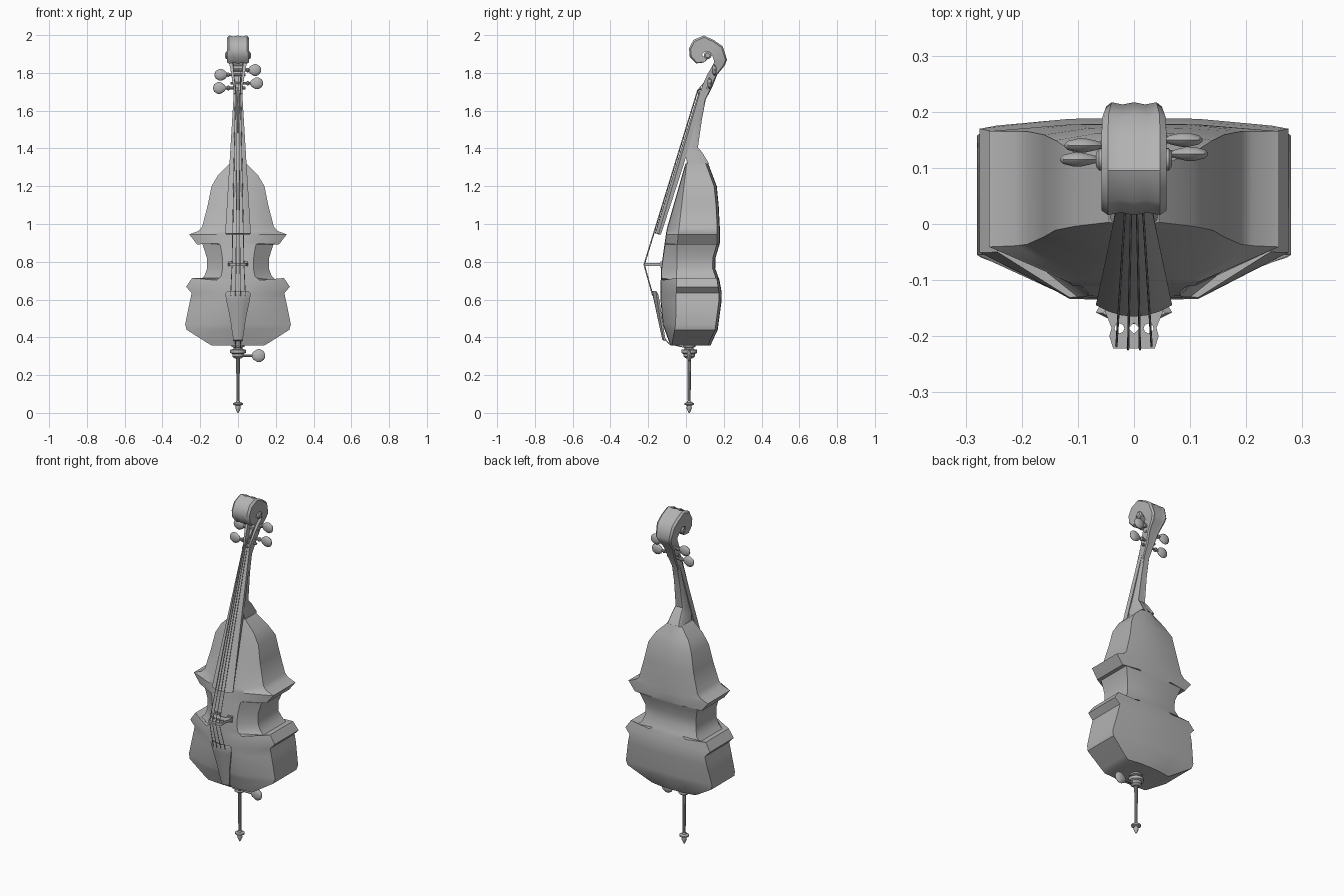
import bpy, bmesh, math
from mathutils import Vector

cube = bpy.data.objects.get("Cube")
if cube:
    bpy.data.objects.remove(cube, do_unlink=True)

grey = bpy.data.materials.new("plain_grey")
grey.use_nodes = True
tone = (0.45, 0.45, 0.45, 1)
grey.diffuse_color = tone
grey.node_tree.nodes["Principled BSDF"].inputs["Base Color"].default_value = tone


def finish(name, bm, angle=35):
    bmesh.ops.recalc_face_normals(bm, faces=bm.faces)
    mesh = bpy.data.meshes.new(name)
    bm.to_mesh(mesh)
    bm.free()
    obj = bpy.data.objects.new(name, mesh)
    bpy.context.collection.objects.link(obj)
    mesh.materials.append(grey)
    bpy.ops.object.select_all(action='DESELECT')
    obj.select_set(True)
    bpy.context.view_layer.objects.active = obj
    bpy.ops.object.shade_smooth_by_angle(angle=math.radians(angle))
    return obj


def loft(name, rings, angle=35):
    """Skin a row of equal closed rings and cap both ends."""
    bm = bmesh.new()
    rows = [[bm.verts.new(p) for p in ring] for ring in rings]
    n = len(rows[0])
    for a, b in zip(rows, rows[1:]):
        for i in range(n):
            j = (i + 1) % n
            bm.faces.new((a[i], a[j], b[j], b[i]))
    bm.faces.new(rows[0])
    bm.faces.new(rows[-1])
    return finish(name, bm, angle)


def turned(name, profile, centre, axis, sides=12, flat=1.0):
    """Lathe (radius, distance) pairs about an axis; flat squeezes y."""
    q = Vector((0, 0, 1)).rotation_difference(Vector(axis))
    rings = []
    for r, d in profile:
        ring = []
        for k in range(sides):
            t = 2 * math.pi * k / sides
            p = q @ Vector((r * math.cos(t), r * math.sin(t), d))
            p.y *= flat
            ring.append(p + Vector(centre))
        rings.append(ring)
    return loft(name, rings)


def wire(name, points, radius):
    curve = bpy.data.curves.new(name, 'CURVE')
    curve.dimensions = '3D'
    curve.bevel_depth = radius
    curve.bevel_resolution = 1
    curve.use_fill_caps = True
    spline = curve.splines.new('POLY')
    spline.points.add(len(points) - 1)
    for sp, p in zip(spline.points, points):
        sp.co = (*p, 1)
    obj = bpy.data.objects.new(name, curve)
    curve.materials.append(grey)
    bpy.context.collection.objects.link(obj)


def interp(keys, z):
    for (z0, a), (z1, b) in zip(keys, keys[1:]):
        if z <= z1:
            return a + (b - a) * max(0, (z - z0) / (z1 - z0))
    return keys[-1][1]


# Body: half outline, with depth profiles along the height
outline = [(.14, .358), (.165, .372), (.272, .44), (.28, .468), (.256, .585),
           (.245, .635), (.275, .667), (.243, .714), (.2, .702), (.178, .725),
           (.163, .765), (.165, .82), (.18, .87), (.19, .897), (.217, .892),
           (.258, .945), (.21, .963), (.19, .985), (.16, 1.1), (.14, 1.2),
           (.105, 1.26), (.045, 1.32)]
rib_edge = [(.358, -.075), (.468, -.055), (.9, -.046), (1.32, .003)]
belly = [(.358, -.08), (.468, -.12), (.62, -.134), (.77, -.128), (.97, -.1), (1.32, 0)]
back = [(.358, .13), (.44, .168), (.62, .192), (.7, .178), (.77, .153), (.82, .156),
        (.9, .18), (1.05, .178), (1.2, .163), (1.32, .118)]
rings = []
for (x, z), zi in zip(outline, sorted(z for x, z in outline)):
    xi = min(.115, x * .5)
    f, c, b = (interp(k, zi) for k in (rib_edge, belly, back))
    rings.append([(-x, f, z), (-xi, c, zi), (0, c - .003, zi), (xi, c, zi), (x, f, z),
                  (x, b - .014, z), (xi, b - .002, zi), (0, b, zi), (-xi, b - .002, zi),
                  (-x, b - .014, z)])
loft("body", rings, 32)

# Neck, hollow peg box and curled scroll: back point, front point, half width, hollow
sections = [(.122, 1.32, .01, 1.3, .045, 0), (.085, 1.38, 0, 1.36, .034, 0),
            (.063, 1.405, .005, 1.41, .028, 0), (.085, 1.56, .04, 1.55, .022, 0),
            (.105, 1.66, .07, 1.66, .02, 0), (.137, 1.72, .085, 1.73, .025, .5),
            (.165, 1.79, .112, 1.79, .035, .6), (.206, 1.84, .138, 1.835, .043, .4),
            (.217, 1.87, .15, 1.86, .05, 0), (.195, 1.94, .14, 1.888, .057, 0),
            (.15, 1.972, .125, 1.905, .058, 0), (.095, 1.998, .105, 1.912, .058, 0),
            (.04, 1.975, .09, 1.905, .058, 0), (.016, 1.93, .085, 1.895, .058, 0),
            (.02, 1.885, .09, 1.888, .058, 0), (.053, 1.85, .1, 1.885, .058, 0),
            (.095, 1.855, .11, 1.885, .058, 0), (.127, 1.885, .112, 1.893, .058, 0)]
cross = [(-1, .12), (-.8, 0), (-.4, .06), (0, 0), (.4, .06), (.8, 0), (1, .12),
         (1, 1), (.6, 1), (.55, 'in'), (-.55, 'in'), (-.6, 1), (-1, 1)]
rings = []
for by, bz, fy, fz, w, hollow in sections:
    ring = []
    for u, t in cross:
        t = 1 - hollow if t == 'in' else t
        ring.append((u * w, by + (fy - by) * t, bz + (fz - bz) * t))
    rings.append(ring)
loft("neck_and_scroll", rings, 40)
for s in (-1, 1):
    turned("scroll_eye", [(.02, .05), (.02, .062), (.012, .068)], (0, .115, 1.893), (s, 0, 0))


def arched_board(name, stations, sag):
    """Long board with a faceted, rounded front: half width, y, z, thickness."""
    rings = []
    for w, y, z, t in stations:
        us = [k / 3 for k in range(-3, 4)]
        front = [(u * w, y + sag * w * u * u, z) for u in us]
        rear = [(u * w * .9, y + t + sag * w * u * u * .5, z - t * .3) for u in reversed(us)]
        rings.append(front + rear)
    return loft(name, rings)


# Fingerboard, nut and tailpiece
arched_board("fingerboard", [(.068, -.165, .95, .022), (.045, -.05, 1.32, .03),
                             (.022, .068, 1.7, .025)], .3)
arched_board("nut", [(.023, .062, 1.69, .03), (.023, .068, 1.708, .03)], .3)
arched_board("tailpiece", [(.056, -.176, .645, .014), (.068, -.178, .63, .022),
                           (.06, -.168, .585, .022), (.042, -.15, .5, .018),
                           (.025, -.125, .385, .014)], .3)
for s in (-1, 1):
    wire("tail_cord", [(s * .014, -.118, .4), (s * .013, -.09, .366), (s * .012, 0, .345)], .003)

# Bridge: flat pierced plate standing out from the belly
half = [(.037, -.222), (.044, -.2), (.04, -.185), (.052, -.155), (.052, -.12),
        (.028, -.12), (.02, -.145)]
plate = bpy.data.curves.new("bridge", 'CURVE')
plate.dimensions = '2D'
plate.fill_mode = 'BOTH'
plate.extrude = .008


def loop(points):
    spline = plate.splines.new('POLY')
    spline.points.add(len(points) - 1)
    spline.use_cyclic_u = True
    for sp, (x, y) in zip(spline.points, points):
        sp.co = (x, y, 0, 1)


loop(half + [(-x, y) for x, y in reversed(half)])
for cx, r, n in ((-.026, .009, 8), (0, .01, 4), (.026, .009, 8)):
    loop([(cx + r * math.cos(2 * math.pi * k / n), -.186 + r * math.sin(2 * math.pi * k / n))
          for k in range(n)])
bridge = bpy.data.objects.new("bridge", plate)
bridge.location.z = .785
plate.materials.append(grey)
bpy.context.collection.objects.link(bridge)
for s in (-1, 1):
    bm = bmesh.new()
    bmesh.ops.create_cube(bm, size=1)
    bmesh.ops.scale(bm, vec=(.028, .014, .034), verts=bm.verts)
    bmesh.ops.translate(bm, vec=(s * .04, -.129, .785), verts=bm.verts)
    finish("bridge_foot", bm)

# Tuning pegs: side, reach, depth, height
head = [(.008, -.035), (.02, -.026), (.031, -.006), (.031, .008), (.02, .026), (.006, .032)]
pegs = [(1, .09, .15, 1.815), (1, .1, .125, 1.745), (-1, .092, .14, 1.79), (-1, .1, .115, 1.72)]
for s, reach, y, z in pegs:
    turned("peg_shaft", [(.007, -.04), (.007, .045), (.012, .047), (.012, .055), (.007, .06),
                         (.007, reach - .03)], (0, y, z), (s, 0, 0), 8)
    turned("peg_head", head, (s * reach, y, z), (s, 0, 0), 10, .42)

# Strings from the peg box over nut and bridge to the tailpiece
for k, (s, reach, y, z) in zip((3, -3, 1, -1), pegs):
    lift = .0015 * k * k / 3
    wire("string", [(k * .004, y - .005, z), (k * .0045, .06 + lift, 1.708),
                    (k * .0105, -.224 + lift, .785), (k * .013, -.178 + lift, .62)], .002)

# End pin with collar, rod, foot and thumb screw
turned("endpin_collar", [(.034, .37), (.034, .35), (.024, .346), (.024, .338), (.042, .334),
                         (.042, .318), (.03, .312), (.03, .298), (.016, .288)],
       (0, .017, 0), (0, 0, 1), 16)
turned("endpin_rod", [(.01, .3), (.008, .05)], (0, .017, 0), (0, 0, 1), 10)
turned("endpin_foot", [(.01, .064), (.012, .056), (.026, .052), (.026, .044), (.012, .038),
                       (.014, .024), (.003, 0)], (0, .017, 0), (0, 0, 1), 12)
turned("screw_shaft", [(.007, 0), (.007, .085)], (0, .017, .303), (1, 0, 0), 8)
turned("screw_head", [(r * 1.1, d * 1.05) for r, d in head], (.11, .017, .303), (1, 0, 0), 10, .35)
